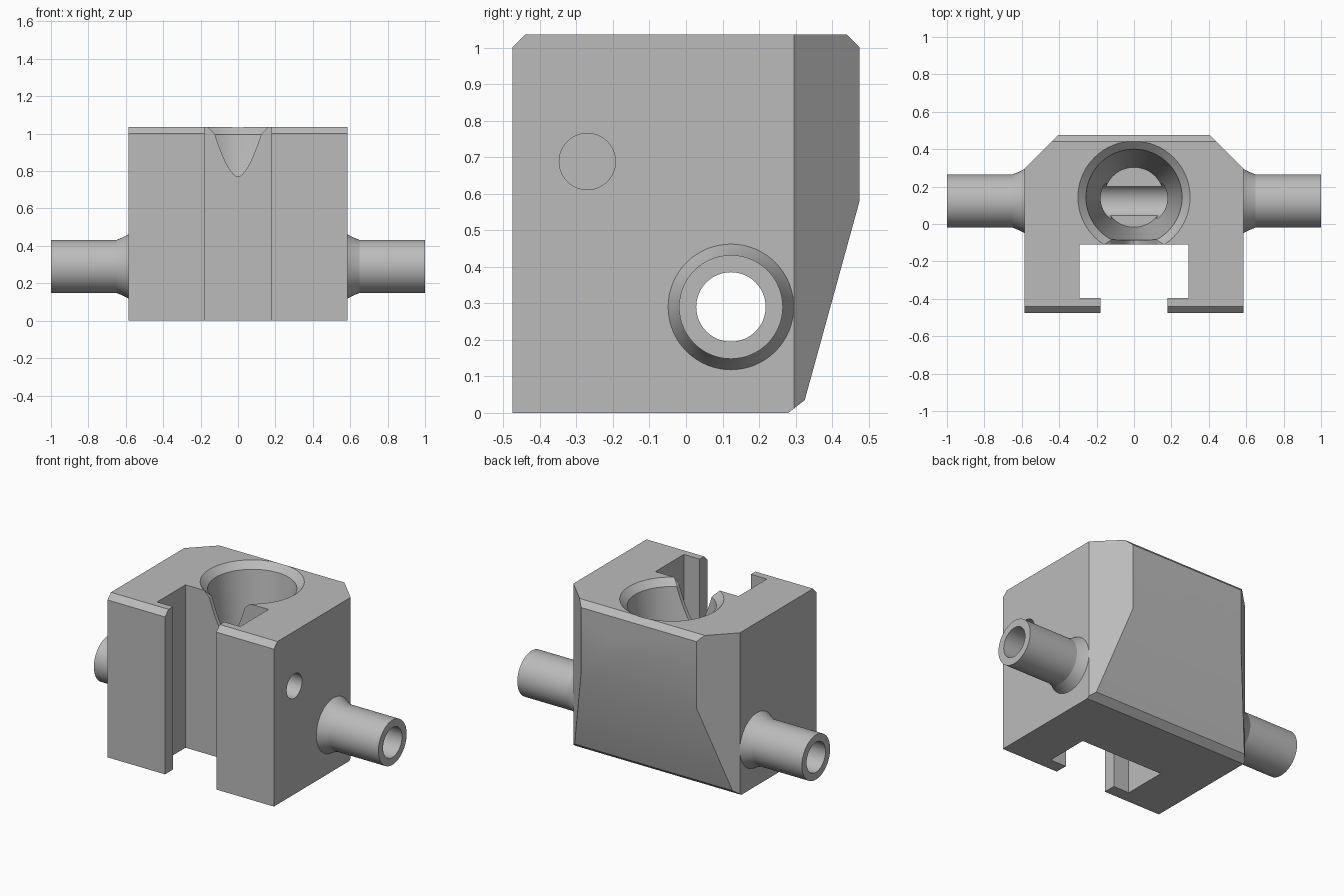
import bpy, bmesh, math
from mathutils import Matrix, Vector

cube = bpy.data.objects.get("Cube")
if cube:
    bpy.data.objects.remove(cube, do_unlink=True)

grey = bpy.data.materials.new("matte_grey")
grey.use_nodes = True
grey.diffuse_color = (0.5, 0.5, 0.5, 1)
grey.node_tree.nodes["Principled BSDF"].inputs["Base Color"].default_value = (0.5, 0.5, 0.5, 1)


def make_object(name, bm):
    bmesh.ops.recalc_face_normals(bm, faces=bm.faces)
    mesh = bpy.data.meshes.new(name)
    bm.to_mesh(mesh)
    bm.free()
    mesh.materials.append(grey)
    ob = bpy.data.objects.new(name, mesh)
    bpy.context.collection.objects.link(ob)
    return ob


def prism(name, points, place, lo, hi):
    """Extrude a flat outline; place(a, b, depth) gives the 3D point."""
    bm = bmesh.new()
    face = bm.faces.new([bm.verts.new(place(a, b, lo)) for a, b in points])
    moved = bmesh.ops.extrude_face_region(bm, geom=[face])["geom"]
    shift = Vector(place(0, 0, hi)) - Vector(place(0, 0, lo))
    bmesh.ops.translate(bm, vec=shift, verts=[v for v in moved if isinstance(v, bmesh.types.BMVert)])
    return make_object(name, bm)


def lathe(name, profile, matrix, closed=False, sides=64):
    """Revolve (radius, height) points about local z, then place with matrix."""
    bm = bmesh.new()
    rings = []
    for r, h in profile:
        angles = [2 * math.pi * i / sides for i in range(sides)]
        rings.append([bm.verts.new((r * math.cos(t), r * math.sin(t), h)) for t in angles])
    pairs = list(zip(rings, rings[1:]))
    if closed:
        pairs.append((rings[-1], rings[0]))
    else:
        bm.faces.new(rings[0])
        bm.faces.new(rings[-1])
    for low, high in pairs:
        for i in range(sides):
            j = (i + 1) % sides
            bm.faces.new((low[i], low[j], high[j], high[i]))
    bmesh.ops.transform(bm, matrix=matrix, verts=bm.verts)
    return make_object(name, bm)


def boolean(target, cutter, operation="DIFFERENCE"):
    mod = target.modifiers.new("cut", "BOOLEAN")
    mod.operation, mod.solver, mod.object = operation, "EXACT", cutter
    bpy.context.view_layer.update()
    result = bpy.data.meshes.new_from_object(target.evaluated_get(bpy.context.evaluated_depsgraph_get()))
    target.modifiers.clear()
    target.data = result
    bpy.data.objects.remove(cutter, do_unlink=True)


def smooth(ob):
    bpy.ops.object.select_all(action="DESELECT")
    ob.select_set(True)
    bpy.context.view_layer.objects.active = ob
    bpy.ops.object.shade_smooth_by_angle(angle=math.radians(20))


# Body: side outline intersected with the plan outline holding the T-slot
side = [(-0.475, 0), (0.28, 0), (0.325, 0.035), (0.475, 0.58),
        (0.475, 1.0), (0.44, 1.035), (-0.44, 1.035), (-0.475, 1.0)]
body = prism("body", side, lambda a, b, d: (d, a, b), -0.585, 0.585)
half = [(0.18, -0.6), (0.18, -0.395), (0.292, -0.395), (0.292, -0.11)]
outer = [(0.405, 0.475), (0.585, 0.295), (0.585, -0.6)]
mirror = lambda pts: [(-x, y) for x, y in pts]
plan = half[::-1] + mirror(half) [::-1][::-1]
plan = half + mirror(half)[::-1] + mirror(outer)[::-1] + outer
boolean(body, prism("plan_cutter", plan, lambda a, b, d: (a, b, d), -0.1, 1.2), "INTERSECT")

# Tapered well with a countersunk rim
well = [(0.16, 0.235), (0.257, 0.995), (0.30, 1.035), (0.30, 1.1)]
boolean(body, lathe("well_cutter", well, Matrix.Translation((0, 0.143, 0))))

# Rounded V notch joining the well to the slot
notch = [(0.125 * t, 0.77 + 0.23 * abs(t) ** 1.7) for t in [i / 10 for i in range(-10, 11)]]
notch = [(-0.16, 1.1), (-0.16, 1.035)] + notch + [(0.16, 1.035), (0.16, 1.1)]
boolean(body, prism("notch_cutter", notch, lambda a, b, d: (a, d, b), -0.2, 0.1))

# Cross bore, and a screw hole through the left wall into the slot
along_x = Matrix.Rotation(math.pi / 2, 4, "Y")
bore_place = Matrix.Translation((0, 0.123, 0.29)) @ along_x
boolean(body, lathe("bore_cutter", [(0.095, -0.7), (0.095, 0.7)], bore_place))
hole_place = Matrix.Translation((0, -0.27, 0.688)) @ along_x
boolean(body, lathe("screw_hole_cutter", [(0.077, 0.2), (0.077, 0.7)], hole_place))
smooth(body)

# Hollow spouts with flared roots
spout = [(0.095, 0.585), (0.172, 0.585), (0.155, 0.617), (0.142, 0.65), (0.142, 1.0), (0.095, 1.0)]
for name, sign in (("left_spout", 1), ("right_spout", -1)):
    profile = [(r, sign * h) for r, h in spout]
    smooth(lathe(name, profile, bore_place, closed=True))
